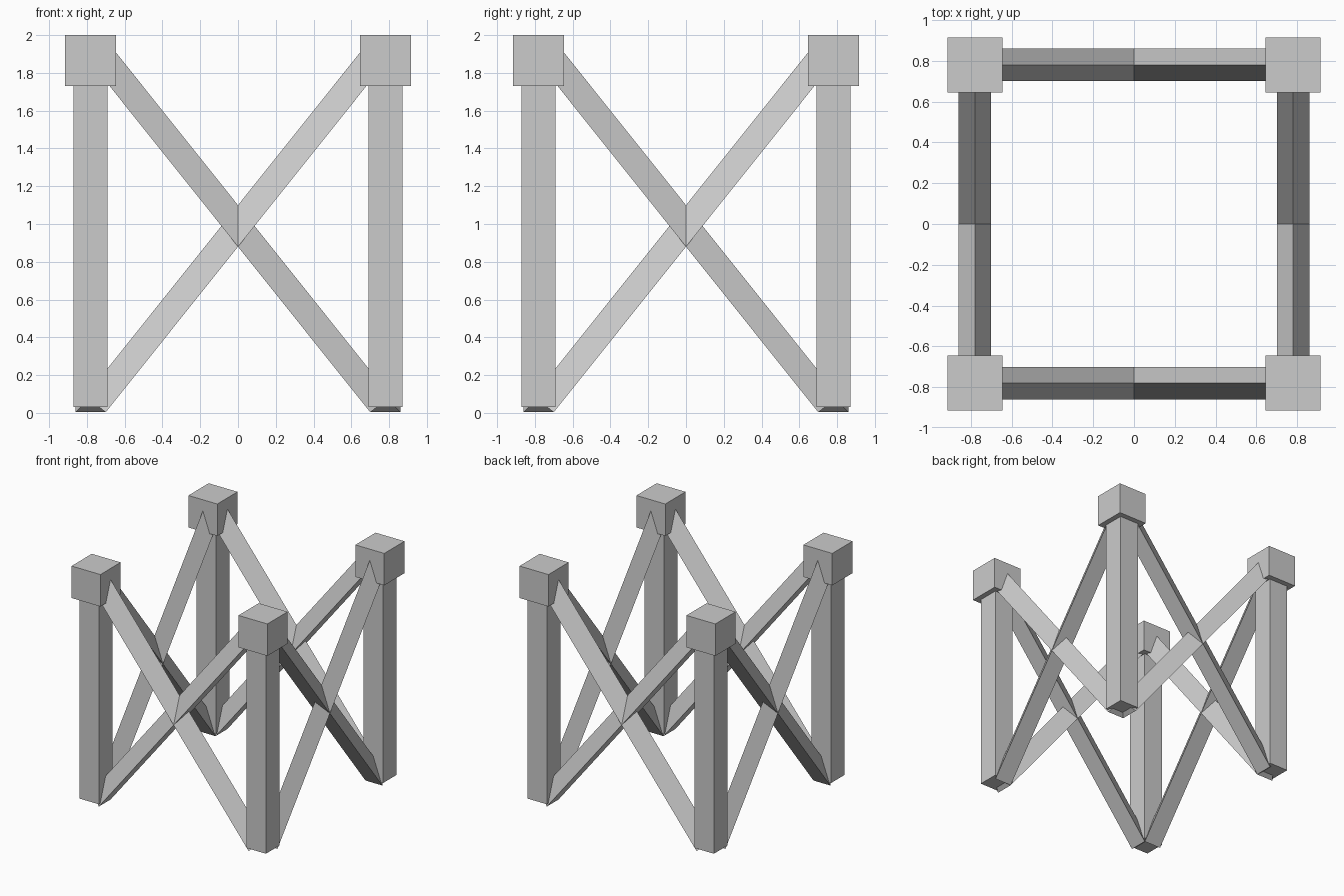
import bpy
from math import sqrt
from mathutils import Vector, Matrix

if "Cube" in bpy.data.objects:
    bpy.data.objects.remove(bpy.data.objects["Cube"])

C = 0.78          # distance of posts and braces from the centre
R = 0.0915        # brace radius (three-sided section, apex up)


def make_mesh(name, verts, faces):
    mesh = bpy.data.meshes.new(name)
    mesh.from_pydata(verts, [], faces)
    mesh.update()
    obj = bpy.data.objects.new(name, mesh)
    bpy.context.collection.objects.link(obj)
    return obj


def box(name, x, y, half, z0, z1):
    bpy.ops.mesh.primitive_cube_add(size=1, location=(x, y, (z0 + z1) / 2))
    obj = bpy.context.object
    obj.name = name
    obj.scale = (2 * half, 2 * half, z1 - z0)
    bpy.ops.object.transform_apply(location=False, rotation=False, scale=True)
    return obj


def brace(name, turn, flip):
    # Triangular bar running from a post foot up to the opposite cap
    foot = Vector((-flip * 0.736, -C, 0.032))
    head = Vector((flip * 0.736, -C, 1.874))
    side = Vector((0, 1, 0))
    axis = (head - foot).normalized()
    up = side.cross(axis)
    if up.z < 0:
        up.negate()
    section = [up * R,
               -up * R / 2 + side * R * sqrt(3) / 2,
               -up * R / 2 - side * R * sqrt(3) / 2]
    rot = Matrix.Rotation(turn, 3, 'Z')
    verts = [rot @ (end + s) for end in (foot, head) for s in section]
    faces = [(0, 1, 4, 3), (1, 2, 5, 4), (2, 0, 3, 5), (2, 1, 0), (3, 4, 5)]
    if flip > 0:
        faces = [f[::-1] for f in faces]
    # Make the winding face outwards
    a, b, c = (verts[i] for i in faces[0][:3])
    centre = sum(verts, Vector()) / 6
    if (b - a).cross(c - a).dot(a - centre) < 0:
        faces = [f[::-1] for f in faces]
    return make_mesh(name, verts, faces)


# Corner posts with cube caps
for sx, xn in ((-1, "left"), (1, "right")):
    for sy, yn in ((-1, "front"), (1, "back")):
        box(f"{yn}_{xn}_post", sx * C, sy * C, 0.09, 0.03, 1.75)
        box(f"{yn}_{xn}_cap", sx * C, sy * C, 0.135, 1.73, 2.0)

# Crossed braces on all four sides
for i, side_name in enumerate(("front", "right", "back", "left")):
    for flip, n in ((1, "a"), (-1, "b")):
        brace(f"{side_name}_brace_{n}", i * 1.5707963, flip)
